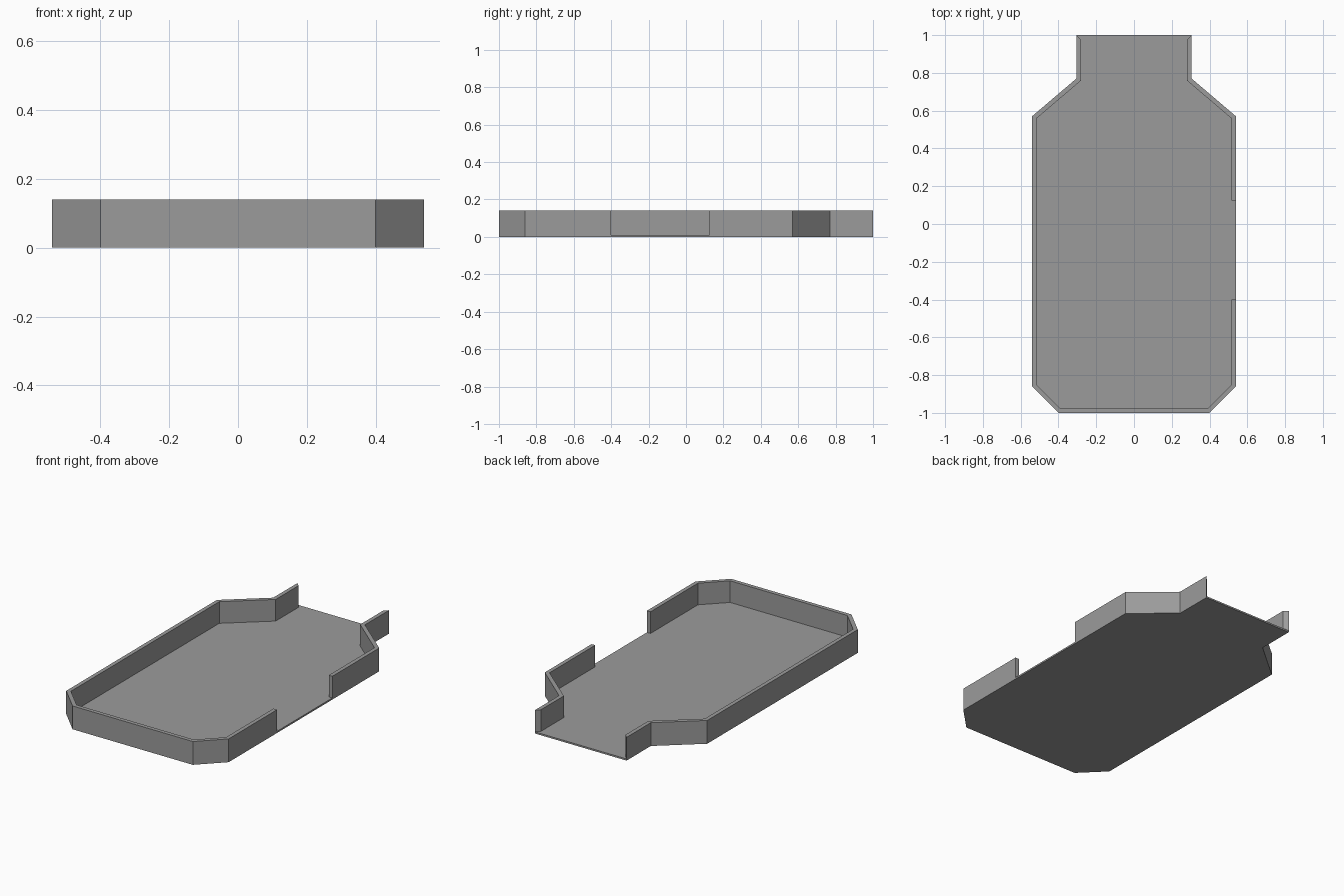
import bpy, bmesh
from mathutils import Vector

cube = bpy.data.objects.get("Cube")
if cube:
    bpy.data.objects.remove(cube, do_unlink=True)

HEIGHT, FLOOR, WALL = 0.14, 0.01, 0.024
GAP_FRONT, GAP_BACK = -0.4, 0.125

grey = bpy.data.materials.new("mid grey")
grey.use_nodes = True
colour = (0.33, 0.33, 0.33, 1)
grey.diffuse_color = colour
grey.node_tree.nodes["Principled BSDF"].inputs["Base Color"].default_value = colour


def prism(name, points, z0, z1):
    """Extrude a flat outline between two heights."""
    bm = bmesh.new()
    face = bm.faces.new([bm.verts.new((p[0], p[1], z0)) for p in points])
    top = bmesh.ops.extrude_face_region(bm, geom=[face])["geom"]
    verts = [v for v in top if isinstance(v, bmesh.types.BMVert)]
    bmesh.ops.translate(bm, verts=verts, vec=(0, 0, z1 - z0))
    bmesh.ops.recalc_face_normals(bm, faces=bm.faces)
    mesh = bpy.data.meshes.new(name)
    bm.to_mesh(mesh)
    bm.free()
    mesh.materials.append(grey)
    obj = bpy.data.objects.new(name, mesh)
    bpy.context.collection.objects.link(obj)


def inset(points, distance):
    """Mitred inward offset of a counter-clockwise loop."""
    result = []
    for i, p in enumerate(points):
        a = (p - points[i - 1]).normalized()
        b = (points[(i + 1) % len(points)] - p).normalized()
        na, nb = Vector((-a.y, a.x)), Vector((-b.y, b.x))
        result.append(p + (na + nb) * distance / (1 + na.dot(nb)))
    return result


# Symmetric outline, counter-clockwise from the front left corner
half = [Vector(p) for p in ((0.4, -1), (0.54, -0.86), (0.54, 0.57), (0.305, 0.77), (0.305, 1))]
outer = half + [Vector((-p.x, p.y)) for p in reversed(half)]
inner = inset(outer, WALL)

# Floor plate
prism("floor", outer, 0, FLOOR)


# Rim walls, open at the back and at the gap in the left side
def rim(name, outside, inside):
    prism(name, outside + inside[::-1], FLOOR, HEIGHT)


def gap_end(y):
    return [Vector((half[1].x, y))], [Vector((half[1].x - WALL, y))]


out_end, in_end = gap_end(GAP_BACK)
rim("short_rim", out_end + outer[2:5], in_end + inner[2:5])
out_end, in_end = gap_end(GAP_FRONT)
rim("long_rim", outer[5:] + outer[:2] + out_end, inner[5:] + inner[:2] + in_end)
